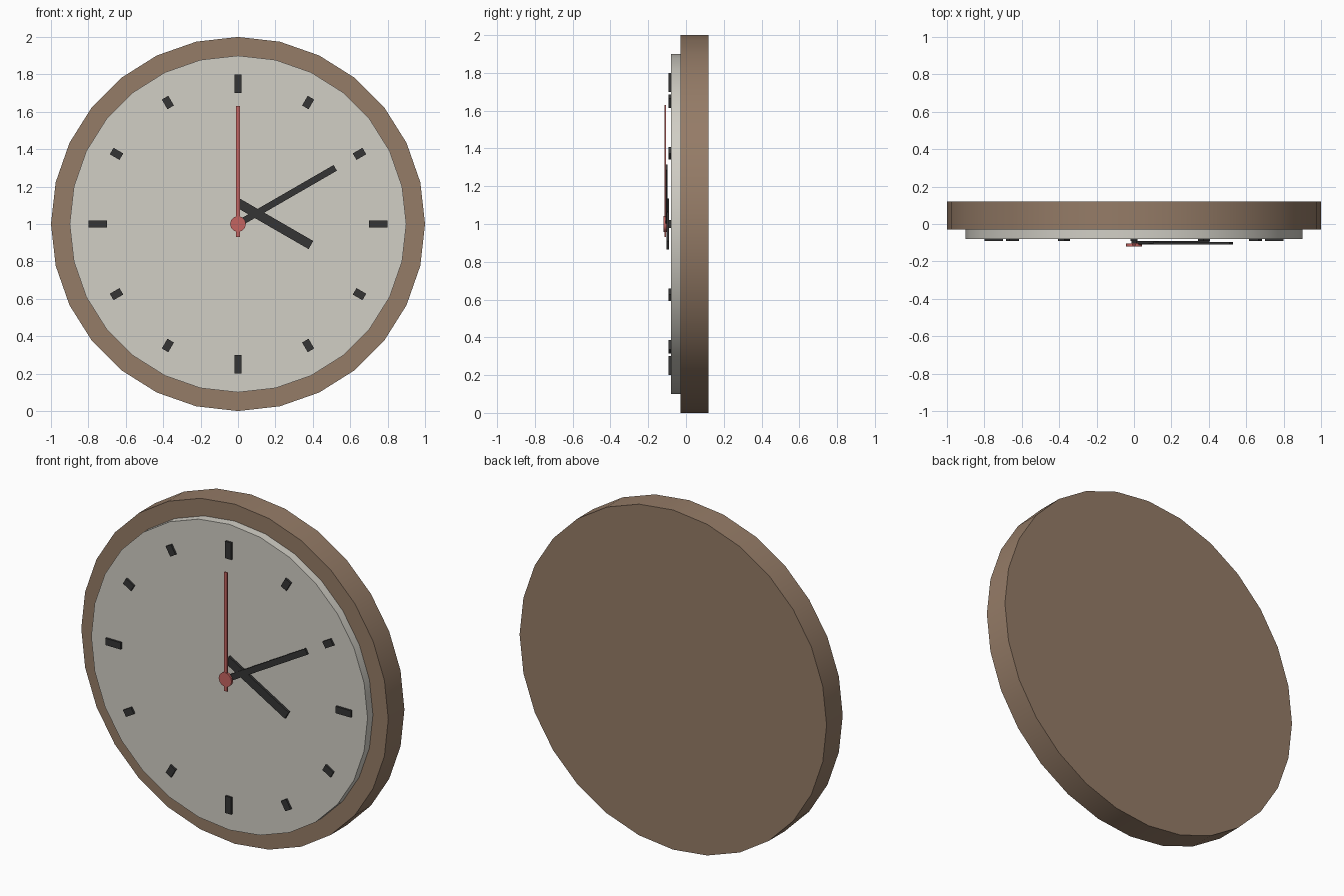
import bpy
import math
from mathutils import Matrix, Vector

cube = bpy.data.objects.get("Cube")
if cube:
    bpy.data.objects.remove(cube, do_unlink=True)


def make_material(name, r, g, b):
    mat = bpy.data.materials.new(name)
    mat.use_nodes = True
    mat.diffuse_color = (r, g, b, 1)
    bsdf = mat.node_tree.nodes["Principled BSDF"]
    bsdf.inputs["Base Color"].default_value = (r, g, b, 1)
    bsdf.inputs["Roughness"].default_value = 0.8
    return mat


wood = make_material("brown wood", 0.30, 0.20, 0.135)
ivory = make_material("ivory", 0.64, 0.62, 0.56)
black = make_material("soft black", 0.035, 0.035, 0.035)
red = make_material("red", 0.56, 0.13, 0.12)

CENTRE = Vector((0, 0, 1))


def disc(name, radius, front, back, sides, mat):
    """Round slab facing the front, with a vertex at the top."""
    bpy.ops.mesh.primitive_cylinder_add(vertices=sides, radius=radius, depth=back - front)
    obj = bpy.context.object
    obj.name = name
    obj.data.transform(Matrix.Rotation(math.radians(90), 4, "X"))
    obj.location = CENTRE + Vector((0, (front + back) / 2, 0))
    obj.data.materials.append(mat)
    bpy.ops.object.shade_smooth_by_angle(angle=math.radians(35))
    return obj


def bar(name, x, z, width, length, front, back, degrees, mat):
    """Flat bar, turned clockwise from upright; x and z are from the dial centre."""
    bpy.ops.mesh.primitive_cube_add(size=1)
    obj = bpy.context.object
    obj.name = name
    obj.data.transform(Matrix.Diagonal((width, back - front, length, 1)))
    obj.location = CENTRE + Vector((x, (front + back) / 2, z))
    obj.rotation_euler.y = math.radians(degrees)
    obj.data.materials.append(mat)
    return obj


# Case and dial
disc("case", 1.0, -0.03, 0.12, 28, wood)
disc("dial", 0.9, -0.08, -0.03, 28, ivory)

# Hour marks, longer at the quarters
for hour in range(12):
    angle = math.radians(hour * 30)
    length = 0.1 if hour % 3 == 0 else 0.06
    bar(f"hour_mark_{hour or 12}", 0.75 * math.sin(angle), 0.75 * math.cos(angle),
        0.04, length, -0.092, -0.08, hour * 30, black)

# Hands
bar("hour_hand", 0.195, 0, 0.05, 0.45, -0.104, -0.09, 120, black)
bar("minute_hand", 0.26, 0.15, 0.035, 0.6, -0.109, -0.097, 60, black)
bar("second_hand", 0, 0.28, 0.02, 0.7, -0.115, -0.107, 0, red)

# Centre cap
disc("centre_cap", 0.042, -0.12, -0.104, 12, red)
